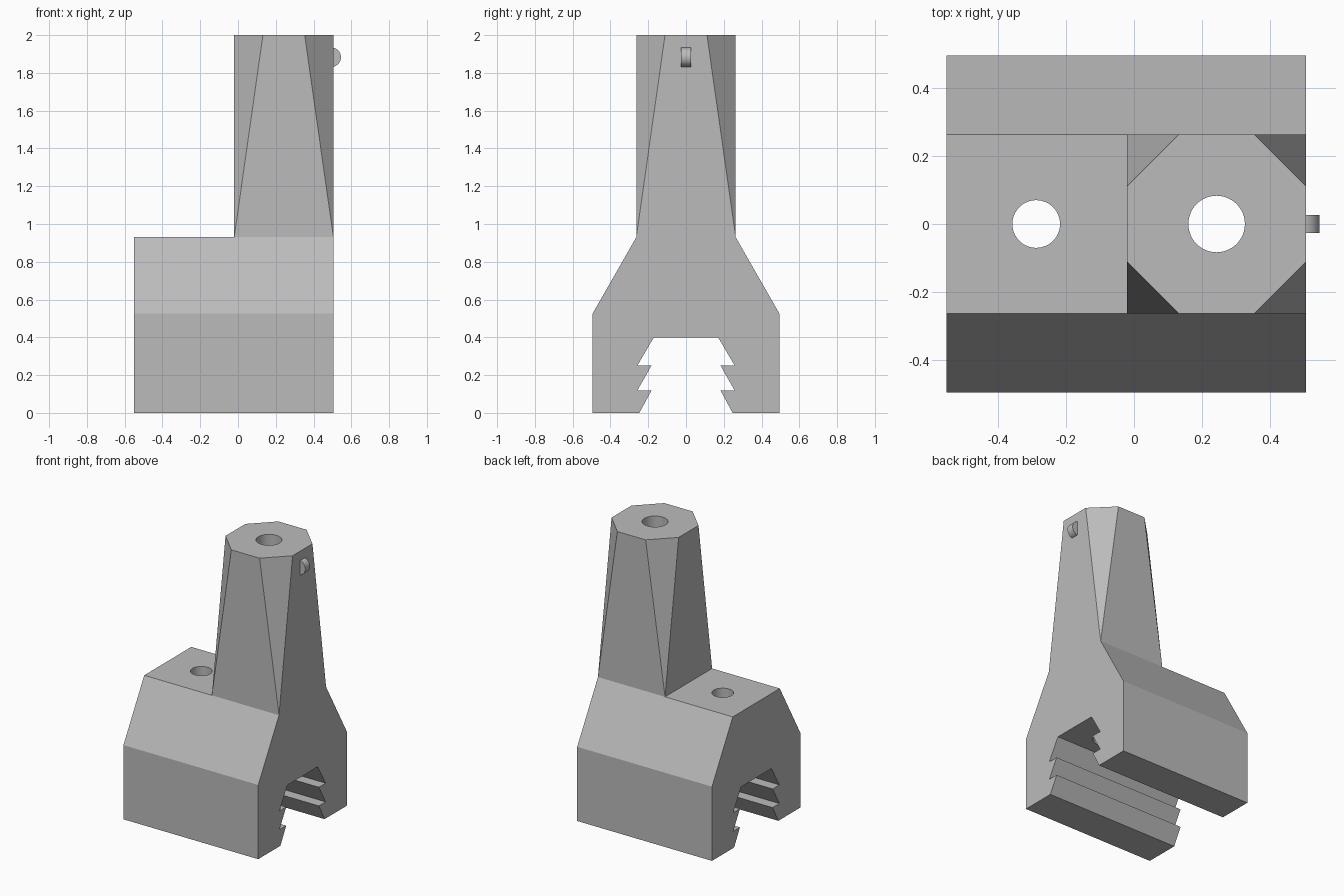
import bpy, bmesh, math

cube = bpy.data.objects.get("Cube")
if cube:
    bpy.data.objects.remove(cube, do_unlink=True)

grey = bpy.data.materials.new("plain grey")
grey.use_nodes = True
colour = (0.5, 0.5, 0.5, 1)
grey.diffuse_color = colour
grey.node_tree.nodes["Principled BSDF"].inputs["Base Color"].default_value = colour

LEFT, STEP, RIGHT = -0.55, -0.02, 0.505   # body end, tower wall, flush end
SHOULDER, TOP, HALF = 0.93, 2.0, 0.263    # heights and tower half width
CUT = 0.152                               # corner cut at the tower top
TOWER_X = (STEP + RIGHT) / 2


def make_object(name, bm):
    bmesh.ops.recalc_face_normals(bm, faces=bm.faces)
    mesh = bpy.data.meshes.new(name)
    bm.to_mesh(mesh)
    bm.free()
    mesh.materials.append(grey)
    obj = bpy.data.objects.new(name, mesh)
    bpy.context.collection.objects.link(obj)
    return obj


def cylinder(name, radius, depth, location, rotation=(0, 0, 0)):
    bpy.ops.mesh.primitive_cylinder_add(vertices=48, radius=radius, depth=depth,
                                        location=location, rotation=rotation)
    obj = bpy.context.object
    obj.name = name
    obj.data.materials.append(grey)
    return obj


# Half of the clamp section, from shoulder down and up through the toothed slot
half = [(HALF, SHOULDER), (0.495, 0.525), (0.495, 0), (0.247, 0),
        (0.183, 0.118), (0.258, 0.118), (0.183, 0.25), (0.258, 0.25), (0.17, 0.4)]
section = half + [(-y, z) for y, z in reversed(half)]

# Clamp body: three rings, leaving the shoulder open under the tower
bm = bmesh.new()
rings = [[bm.verts.new((x, y, z)) for y, z in section] for x in (LEFT, STEP, RIGHT)]
n = len(section)
for a, b in zip(rings, rings[1:]):
    for i in range(n):
        if b is rings[-1] and i == n - 1:
            continue
        j = (i + 1) % n
        bm.faces.new((a[i], a[j], b[j], b[i]))
bm.faces.new(rings[0])
bm.faces.new(rings[-1])

# Tower: square foot blending into an octagonal top
foot = [rings[1][-1], rings[2][-1], rings[2][0], rings[1][0]]
top = []
for k, v in enumerate(foot):
    sx = 1 if v.co.x > TOWER_X else -1
    sy = 1 if v.co.y > 0 else -1
    along_x = bm.verts.new((v.co.x - sx * CUT, v.co.y, TOP))
    along_y = bm.verts.new((v.co.x, v.co.y - sy * CUT, TOP))
    top.append((along_y, along_x) if k % 2 == 0 else (along_x, along_y))
for k in range(4):
    m = (k + 1) % 4
    bm.faces.new((foot[k], top[k][0], top[k][1]))
    bm.faces.new((foot[k], foot[m], top[m][0], top[k][1]))
bm.faces.new([v for pair in top for v in pair])
body = make_object("clamp_body", bm)

# Vertical bores through the shoulder and the tower
for name, x, radius in (("shoulder_bore", -0.287, 0.07), ("tower_bore", TOWER_X, 0.083)):
    cutter = cylinder(name, radius, 1.9, (x, 0, 1.25))
    cutter.hide_render = True
    mod = body.modifiers.new(name, "BOOLEAN")
    mod.operation = "DIFFERENCE"
    mod.solver = "EXACT"
    mod.object = cutter
    bpy.ops.object.select_all(action="DESELECT")
    bpy.context.view_layer.objects.active = body
    body.select_set(True)
    bpy.ops.object.modifier_apply(modifier=mod.name)
    bpy.data.objects.remove(cutter, do_unlink=True)
bpy.ops.object.shade_smooth_by_angle(angle=math.radians(15))

# Small rounded locating nub on the tower side
nub = cylinder("locating_nub", 0.052, 0.052, (0.493, 0, 1.883), (math.pi / 2, 0, 0))
bpy.ops.object.shade_smooth_by_angle(angle=math.radians(30))
